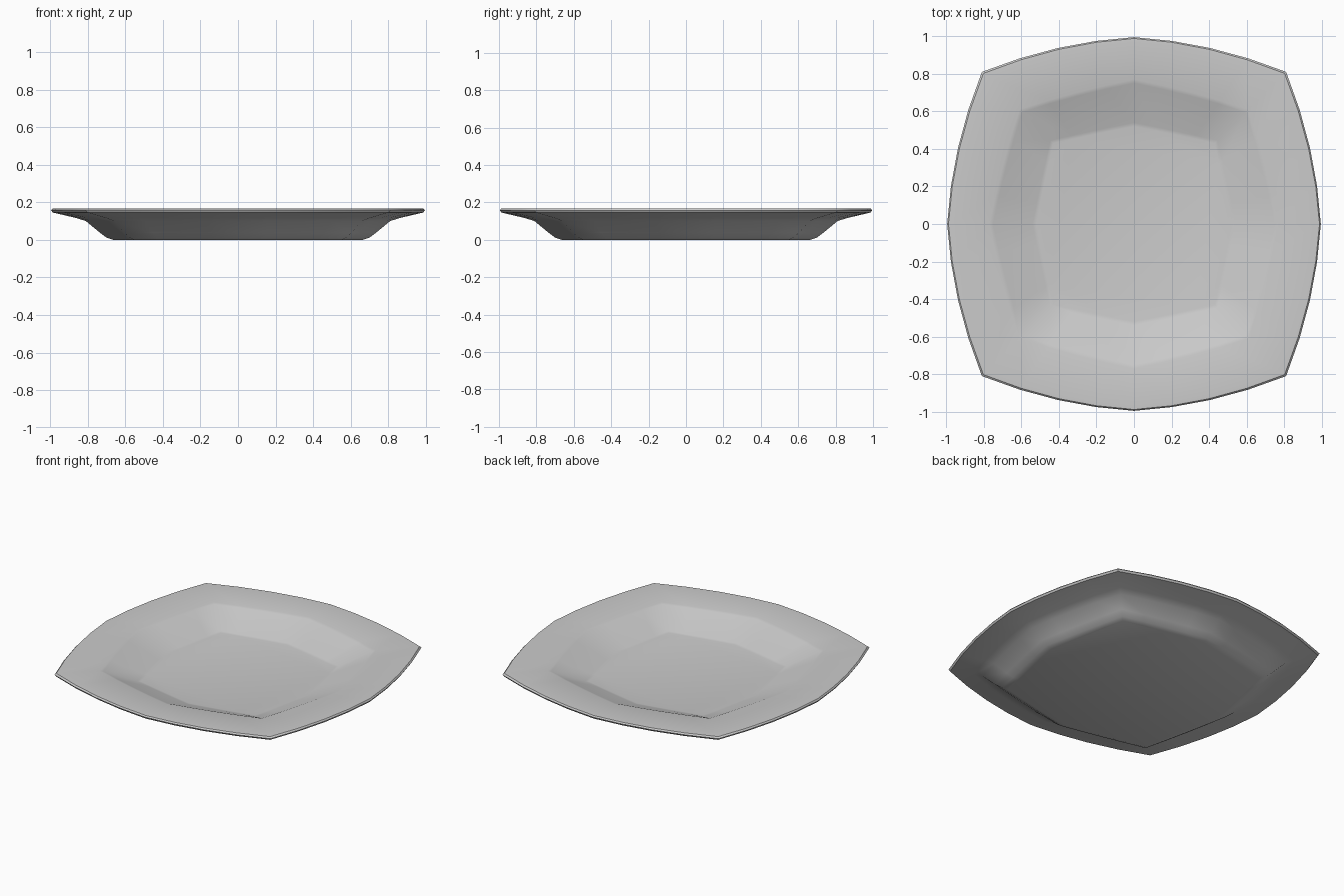
import bpy
import bmesh
import math

cube = bpy.data.objects.get("Cube")
if cube:
    bpy.data.objects.remove(cube, do_unlink=True)

# One glaze colour
glaze = bpy.data.materials.new("grey_glaze")
glaze.use_nodes = True
colour = (0.6, 0.6, 0.6, 1.0)
glaze.diffuse_color = colour
glaze.node_tree.nodes["Principled BSDF"].inputs["Base Color"].default_value = colour

STEPS = 8  # segments along each of the four sides


def outline(mid, corner, bulge):
    """Square with sides pushed out to mid; bulge blends straight to curved."""
    points = []
    for side in range(4):
        c, s = math.cos(side * math.pi / 2), math.sin(side * math.pi / 2)
        for i in range(STEPS):
            t = 2 * i / STEPS - 1
            a = abs(t)
            rise = (mid - corner) * (1 - a + bulge * a * (1 - a))
            x, y = corner + rise, corner * t
            points.append((x * c - y * s, x * s + y * c))
    return points


# Rings from floor centre outwards, round the lip and back under:
# (side middle, corner, bulge, height)
RINGS = [
    (0.52, 0.43, 0.1, 0.07),
    (0.54, 0.445, 0.1, 0.073),
    (0.75, 0.595, 0.25, 0.157),
    (0.77, 0.61, 0.25, 0.162),
    (0.97, 0.79, 0.75, 0.168),
    (0.988, 0.802, 0.75, 0.167),
    (0.995, 0.81, 0.75, 0.158),
    (0.988, 0.803, 0.75, 0.146),
    (0.86, 0.70, 0.5, 0.116),
    (0.81, 0.66, 0.4, 0.1),
    (0.735, 0.605, 0.2, 0.038),
    (0.70, 0.575, 0.1, 0.012),
    (0.665, 0.55, 0.1, 0.0),
]

bm = bmesh.new()
loops = [[bm.verts.new((x, y, z)) for x, y in outline(mid, corner, bulge)]
         for mid, corner, bulge, z in RINGS]
for inner, outer in zip(loops, loops[1:]):
    for i in range(len(inner)):
        j = (i + 1) % len(inner)
        bm.faces.new((inner[i], outer[i], outer[j], inner[j]))

# Flat eating surface and flat foot
bm.faces.new(loops[0])
bm.faces.new(loops[-1][::-1])
bmesh.ops.recalc_face_normals(bm, faces=bm.faces)

mesh = bpy.data.meshes.new("plate")
bm.to_mesh(mesh)
bm.free()
mesh.materials.append(glaze)
plate = bpy.data.objects.new("plate", mesh)
bpy.context.collection.objects.link(plate)

# Soft glazed surface with crisp corners
bpy.context.view_layer.objects.active = plate
plate.select_set(True)
bpy.ops.object.shade_smooth_by_angle(angle=math.radians(35))
